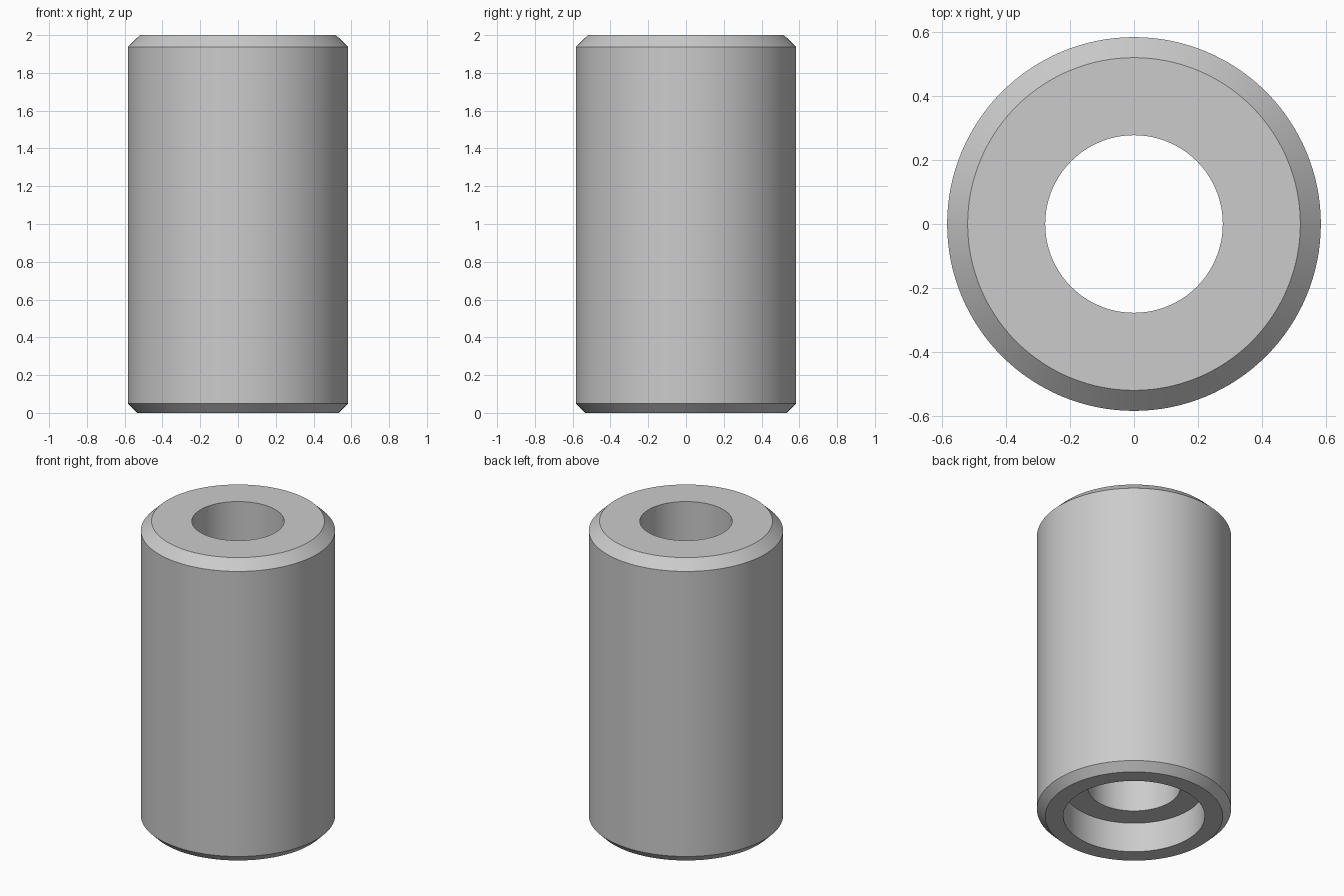
import bpy, bmesh, math

if "Cube" in bpy.data.objects:
    bpy.data.objects.remove(bpy.data.objects["Cube"])

SEGMENTS = 128

# Closed half-section (radius, height): chamfered sleeve, bore, counterbore below
PROFILE = [
    (0.425, 0.0), (0.533, 0.0), (0.583, 0.05), (0.583, 1.938),
    (0.519, 2.0), (0.277, 2.0), (0.277, 0.197), (0.425, 0.197),
]


def lathe(name, profile):
    bm = bmesh.new()
    rings = []
    for i in range(SEGMENTS):
        a = math.tau * i / SEGMENTS
        rings.append([bm.verts.new((r * math.cos(a), r * math.sin(a), z))
                      for r, z in profile])
    n = len(profile)
    for i in range(SEGMENTS):
        p, q = rings[i], rings[(i + 1) % SEGMENTS]
        for j in range(n):
            k = (j + 1) % n
            bm.faces.new((p[j], q[j], q[k], p[k]))
    bmesh.ops.recalc_face_normals(bm, faces=bm.faces)
    mesh = bpy.data.meshes.new(name)
    bm.to_mesh(mesh)
    bm.free()
    obj = bpy.data.objects.new(name, mesh)
    bpy.context.collection.objects.link(obj)
    return obj


# Sleeve body, smooth round walls with crisp chamfer edges
sleeve = lathe("spacer_sleeve", PROFILE)
bpy.context.view_layer.objects.active = sleeve
sleeve.select_set(True)
bpy.ops.object.shade_smooth_by_angle(angle=math.radians(30))
